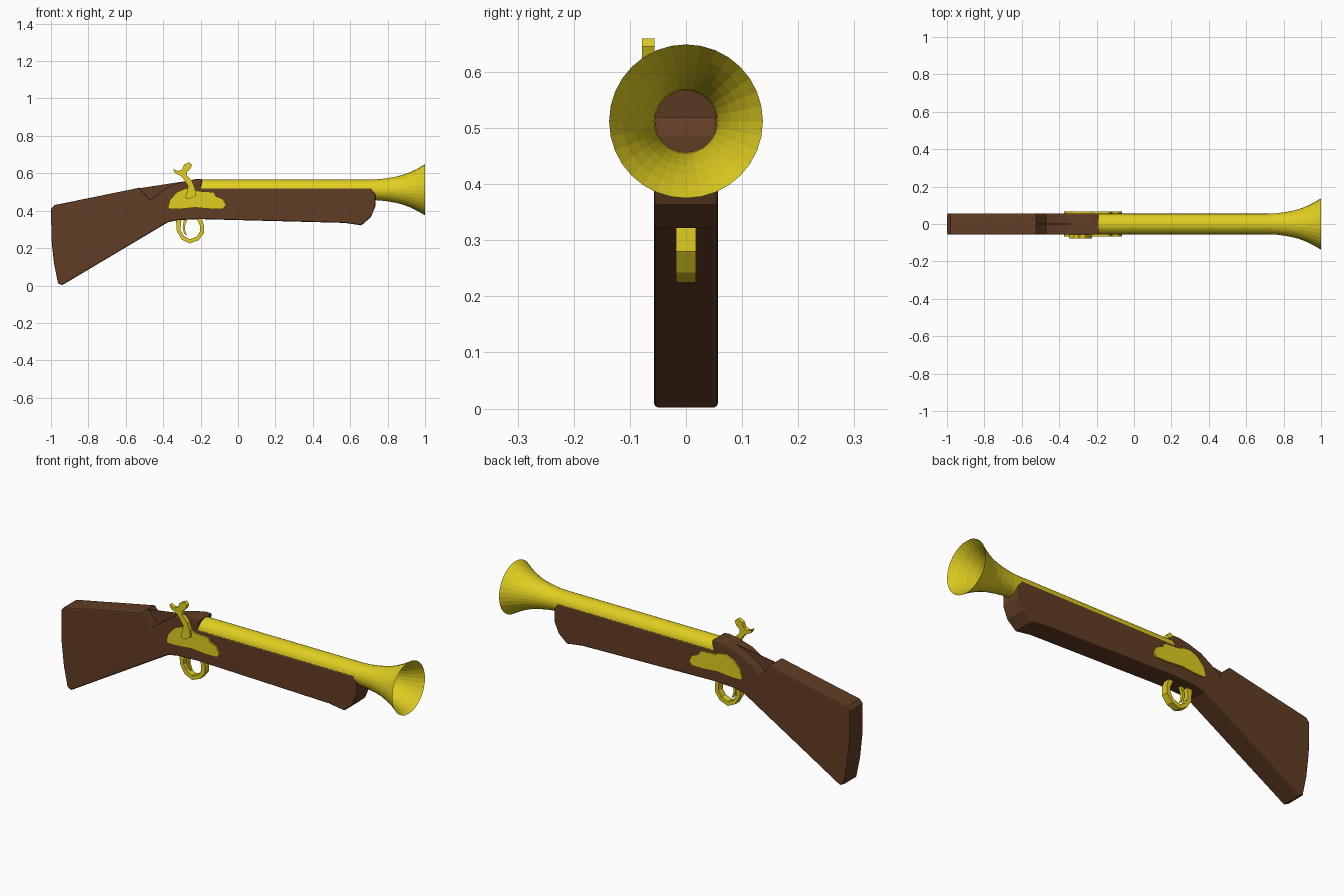
import bpy, bmesh, math


def material(name, rgb):
    m = bpy.data.materials.new(name)
    m.diffuse_color = (*rgb, 1)
    return m


WOOD = material("wood", (0.12, 0.047, 0.018))
BRASS = material("brass", (0.75, 0.62, 0.015))


def add_object(name, bm, mat):
    me = bpy.data.meshes.new(name)
    bm.to_mesh(me)
    bm.free()
    me.materials.append(mat)
    ob = bpy.data.objects.new(name, me)
    bpy.context.collection.objects.link(ob)
    return ob


def extrude_profile(name, pts, y0, y1, mat, bevel=0):
    """Side outline (x, z) extruded from y0 to y1."""
    bm = bmesh.new()
    face = bm.faces.new([bm.verts.new((x, y0, z)) for x, z in pts])
    ext = bmesh.ops.extrude_face_region(bm, geom=[face], use_keep_orig=True)
    new = [g for g in ext["geom"] if isinstance(g, bmesh.types.BMVert)]
    bmesh.ops.translate(bm, verts=new, vec=(0, y1 - y0, 0))
    bmesh.ops.recalc_face_normals(bm, faces=bm.faces)
    if bevel:
        rim = [e for e in bm.edges
               if abs(e.verts[0].co.y - e.verts[1].co.y) < 1e-6]
        bmesh.ops.bevel(bm, geom=rim, offset=bevel, segments=2,
                        profile=0.5, affect='EDGES')
    # split concave caps cleanly
    bmesh.ops.triangulate(bm, faces=[f for f in bm.faces if len(f.verts) > 4])
    return add_object(name, bm, mat)


# Wooden stock with butt, wrist notch, breech step and fore-end
stock = [(-0.999, 0.41), (-0.982, 0.43), (-0.525, 0.523), (-0.47, 0.457),
         (-0.417, 0.498), (-0.353, 0.537), (-0.283, 0.558), (-0.22, 0.57),
         (-0.19, 0.568), (-0.198, 0.52), (0.715, 0.52), (0.735, 0.487),
         (0.735, 0.425), (0.71, 0.365), (0.66, 0.322), (0.57, 0.335),
         (-0.2, 0.355), (-0.32, 0.35), (-0.375, 0.338), (-0.444, 0.297),
         (-0.94, 0.002), (-0.962, 0.012), (-0.984, 0.12), (-0.998, 0.25)]
extrude_profile("stock", stock, -0.057, 0.057, WOOD, 0.007)

# Thin centre ridge across the wrist notch
ridge = [(-0.53, 0.52), (-0.47, 0.45), (-0.353, 0.53), (-0.26, 0.557),
         (-0.3, 0.555)]
extrude_profile("wrist_ridge", ridge, -0.002, 0.002, WOOD)

# Open barrel with flared muzzle, turned about the x axis
barrel = [(-0.2, 0.055), (0.72, 0.055), (0.76, 0.057), (0.80, 0.062),
          (0.84, 0.069), (0.88, 0.079), (0.92, 0.094), (0.96, 0.113),
          (1.0, 0.137)]
SIDES = 32
bm = bmesh.new()
rings = []
for x, r in barrel:
    rings.append([bm.verts.new((x, r * math.cos(2 * math.pi * k / SIDES),
                                0.512 + r * math.sin(2 * math.pi * k / SIDES)))
                  for k in range(SIDES)])
for a, b in zip(rings, rings[1:]):
    for k in range(SIDES):
        n = (k + 1) % SIDES
        bm.faces.new((a[k], a[n], b[n], b[k]))
add_object("barrel", bm, BRASS)

# Lock plate, showing on both sides of the stock
plate = [(-0.374, 0.42), (-0.364, 0.457), (-0.326, 0.5), (-0.278, 0.52),
         (-0.235, 0.515), (-0.214, 0.505), (-0.13, 0.5), (-0.118, 0.478),
         (-0.08, 0.462), (-0.064, 0.43), (-0.08, 0.41), (-0.15, 0.41),
         (-0.23, 0.417), (-0.31, 0.409), (-0.366, 0.409)]
extrude_profile("lock_plate", plate, -0.066, 0.066, BRASS)

# Curved hammer with open jaw, front side only
hammer = [(-0.283, 0.468), (-0.273, 0.5), (-0.267, 0.532), (-0.287, 0.564),
          (-0.305, 0.586), (-0.337, 0.602), (-0.348, 0.623), (-0.32, 0.612),
          (-0.3, 0.62), (-0.289, 0.645), (-0.262, 0.66), (-0.246, 0.645),
          (-0.255, 0.623), (-0.273, 0.607), (-0.273, 0.586), (-0.246, 0.559),
          (-0.23, 0.52), (-0.225, 0.48), (-0.257, 0.463)]
extrude_profile("hammer", hammer, -0.078, -0.056, BRASS)

# Trigger guard loop
guard = [(-0.332, 0.36), (-0.327, 0.29), (-0.3, 0.245), (-0.257, 0.225),
         (-0.21, 0.243), (-0.182, 0.28), (-0.182, 0.32), (-0.195, 0.362),
         (-0.222, 0.362), (-0.203, 0.32), (-0.203, 0.29), (-0.22, 0.262),
         (-0.257, 0.247), (-0.288, 0.263), (-0.308, 0.295), (-0.302, 0.36)]
extrude_profile("trigger_guard", guard, -0.018, 0.018, BRASS)

# Trigger
trigger = [(-0.288, 0.36), (-0.268, 0.36), (-0.282, 0.325), (-0.284, 0.3),
           (-0.272, 0.265), (-0.289, 0.28), (-0.296, 0.31)]
extrude_profile("trigger", trigger, -0.008, 0.008, BRASS)
